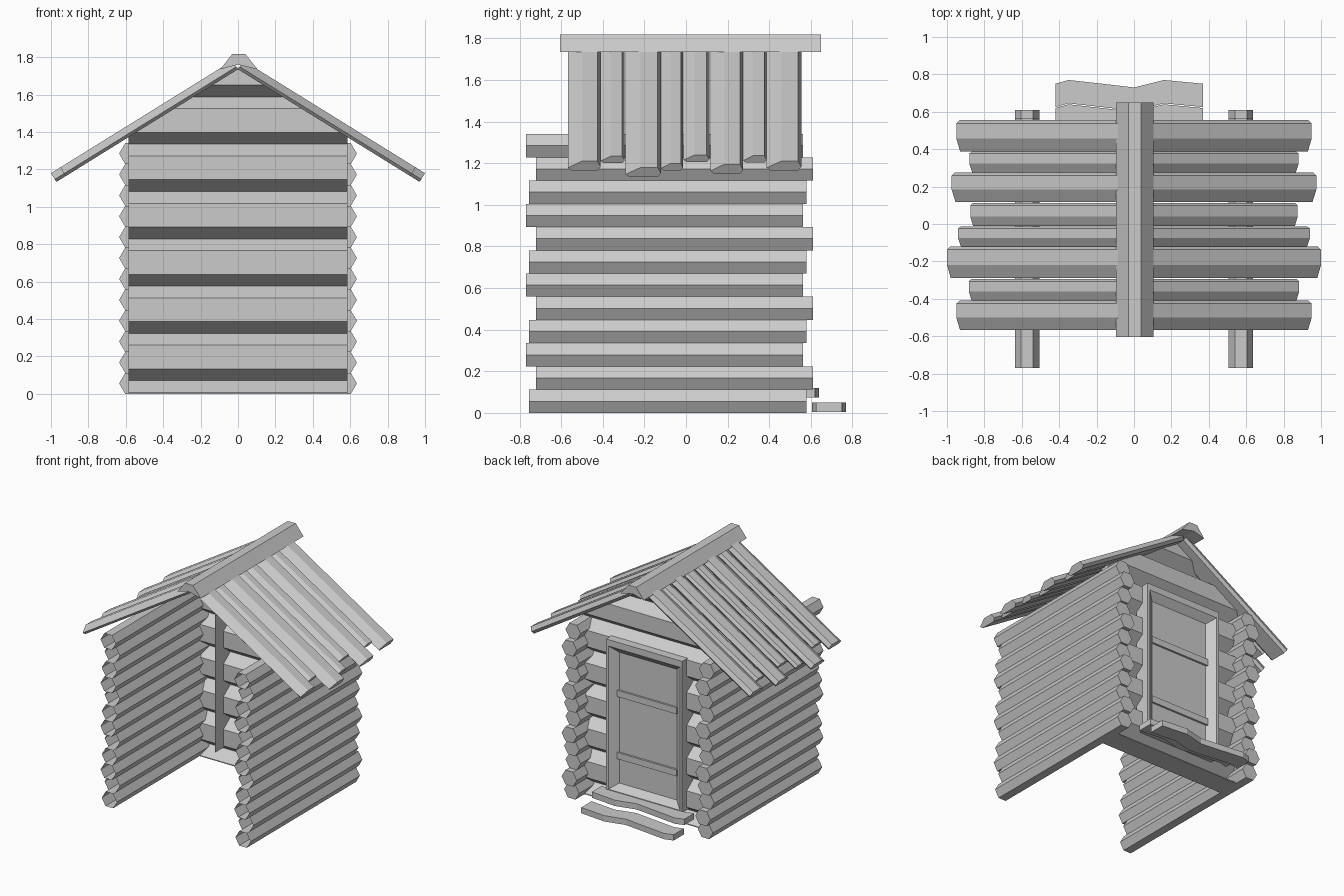
import bpy, bmesh, math
from mathutils import Vector

if "Cube" in bpy.data.objects:
    bpy.data.objects.remove(bpy.data.objects["Cube"])


def finish(name, bm):
    bmesh.ops.recalc_face_normals(bm, faces=bm.faces)
    me = bpy.data.meshes.new(name)
    bm.to_mesh(me)
    bm.free()
    ob = bpy.data.objects.new(name, me)
    bpy.context.collection.objects.link(ob)
    return ob


def prism(bm, section, sweep, cap_start=True, cap_end=True):
    """Sweep a 3D outline along a vector."""
    sweep = Vector(sweep)
    a = [bm.verts.new(p) for p in section]
    b = [bm.verts.new(Vector(p) + sweep) for p in section]
    n = len(a)
    for i in range(n):
        j = (i + 1) % n
        bm.faces.new((a[i], a[j], b[j], b[i]))
    if cap_start:
        bm.faces.new(a[::-1])
    if cap_end:
        bm.faces.new(b)


def box(name, x0, x1, y0, y1, z0, z1):
    bm = bmesh.new()
    prism(bm, [(x0, y0, z0), (x1, y0, z0), (x1, y1, z0), (x0, y1, z0)], (0, 0, z1 - z0))
    return finish(name, bm)


# Side walls: twelve six-sided logs each, hollow at the open front
P = 1.34 / 12
R = P / math.sqrt(3)
spans = [(-0.755, 0.58), (-0.72, 0.61), (-0.77, 0.563)]
for side, s in (("left", -1), ("right", 1)):
    bm = bmesh.new()
    for i in range(12):
        y0, y1 = spans[i % 3]
        sec = [(s * 0.571 + R * math.cos(k * math.pi / 3), y0,
                P * (i + 0.5) + R * math.sin(k * math.pi / 3)) for k in range(6)]
        prism(bm, sec, (0, y1 - y0, 0), cap_start=False)
    finish(side + "_wall_logs", bm)

# Back wall: thick logs, trimmed at the ground and under the roof
bm = bmesh.new()
H, WY = 0.1265, 0.385
for i in range(8):
    c = 0.07 - H + 2 * H * i
    sec = [(-0.585, WY + 0.085 * dy, c + H * dz) for dy, dz in
           ((0, 1), (1, 0.5), (1, -0.5), (0, -1), (-1, -0.5), (-1, 0.5))]
    prism(bm, sec, (1.17, 0, 0))
for co, no in (((0, 0, 0), (0, 0, -1)),
               ((0, 0, 1.745), (0.62, 0, 1)), ((0, 0, 1.745), (-0.62, 0, 1))):
    bmesh.ops.bisect_plane(bm, geom=bm.verts[:] + bm.edges[:] + bm.faces[:],
                           plane_co=co, plane_no=no, clear_outer=True)
    bmesh.ops.holes_fill(bm, edges=[e for e in bm.edges if e.is_boundary])
finish("back_wall_logs", bm)

# Door set into the back wall, with a frame that slopes in towards the panel
DY = 0.477
box("door_panel", -0.28, 0.26, 0.44, DY, 0.12, 1.22)
for n, z in (("lower", 0.36), ("upper", 0.84)):
    box("door_rail_" + n, -0.265, 0.245, 0.46, DY + 0.015, z, z + 0.05)
bm = bmesh.new()
rings = []
for x0, x1, z0, z1, y in ((-0.335, 0.315, 0.11, 1.28, 0.4), (-0.335, 0.315, 0.11, 1.28, 0.525),
                          (-0.315, 0.295, 0.125, 1.23, 0.525), (-0.255, 0.235, 0.17, 1.18, DY)):
    rings.append([bm.verts.new((x, y, z)) for x, z in ((x0, z0), (x1, z0), (x1, z1), (x0, z1))])
for a, b in zip(rings, rings[1:]):
    for i in range(4):
        j = (i + 1) % 4
        bm.faces.new((a[i], a[j], b[j], b[i]))
finish("door_frame", bm)
# Thin jamb lining that shows on the inside
bm = bmesh.new()
bm.faces.new([bm.verts.new((-0.335, y, z)) for y, z in
              ((0.2, 0.12), (0.42, 0.12), (0.42, 1.18), (0.2, 1.18))])
finish("door_jamb_lining", bm)


# Two wavy steps behind the door
def step(name, front, width, z0, z1):
    bm = bmesh.new()
    xs = (-0.42, -0.35, -0.17, 0.0, 0.16, 0.37)
    wave = (-0.02, 0.0, -0.02, -0.04, 0.0, -0.02)
    edge = [(x, front + w, z0) for x, w in zip(xs, wave)]
    prism(bm, edge + [(x, y - width, z0) for x, y, _ in edge[::-1]], (0, 0, z1 - z0))
    finish(name, bm)


step("lower_step", 0.77, 0.125, 0.005, 0.05)
step("upper_step", 0.64, 0.12, 0.075, 0.12)

# Roof planks of uneven width and length, on both slopes
ANG = math.atan(0.62)
planks = [(0.388, 0.555, 0.95), (0.275, 0.388, 0.88), (0.118, 0.275, 0.975),
          (-0.012, 0.112, 0.875), (-0.12, -0.014, 0.94), (-0.29, -0.12, 1.0),
          (-0.41, -0.295, 0.883), (-0.567, -0.41, 0.95)]
for side, s in (("left", -1), ("right", 1)):
    u = Vector((s * math.cos(ANG), 0, -math.sin(ANG)))
    nrm = Vector((s * math.sin(ANG), 0, math.cos(ANG)))
    bm = bmesh.new()
    for y0, y1, reach in planks:
        h = 0.055 if y1 - y0 > 0.14 else 0.04
        sec = [Vector((0, y0 + (y1 - y0) * a, 1.735)) + nrm * h * b for a, b in
               ((0, 0.3), (0.12, 0), (0.9, 0), (1, 0.4), (0.9, 1), (0.42, 1))]
        prism(bm, sec, u * ((reach - h * math.sin(ANG)) / math.cos(ANG)))
    finish(side + "_roof_planks", bm)

# Ridge cap
bm = bmesh.new()
prism(bm, [(x, -0.605, z) for x, z in
           ((-0.095, 1.735), (-0.03, 1.818), (0.038, 1.818), (0.105, 1.735), (0, 1.76))],
      (0, 1.255, 0))
finish("ridge_cap", bm)
